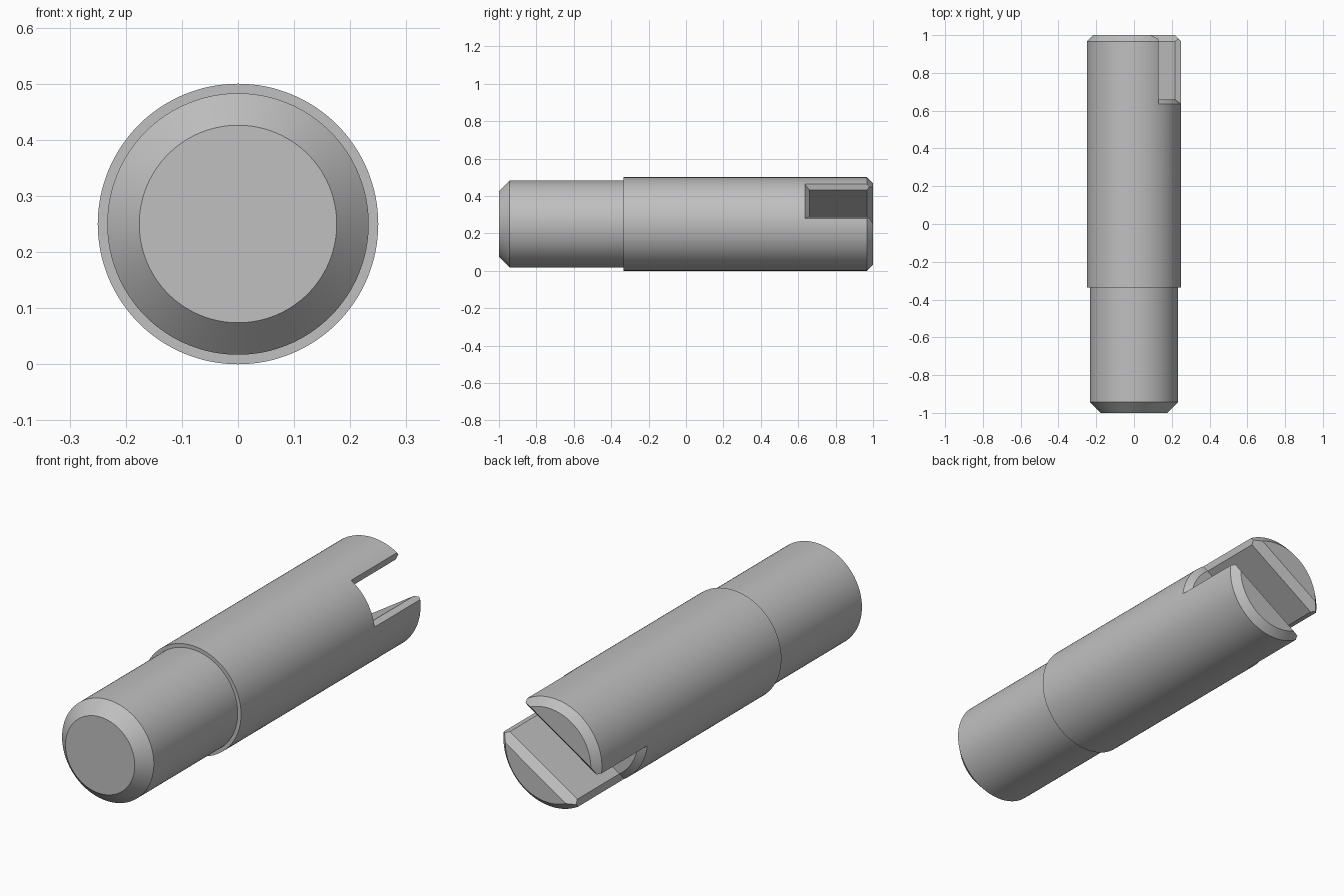
import bpy, bmesh, math

cube = bpy.data.objects.get("Cube")
if cube:
    bpy.data.objects.remove(cube, do_unlink=True)

STEEL = (0.527, 0.527, 0.527, 1)
AXIS_Z = 0.25
ANGLE = math.radians(32.7)   # tilt of the slot around the shaft axis

steel = bpy.data.materials.new("steel grey")
steel.use_nodes = True
steel.diffuse_color = STEEL
steel.node_tree.nodes["Principled BSDF"].inputs["Base Color"].default_value = STEEL


def slot_point(u, v, y):
    """u runs along the slot, v across it, y along the shaft."""
    c, s = math.cos(ANGLE), math.sin(ANGLE)
    return (u * c - v * s, y, AXIS_Z + u * s + v * c)


def finish(bm, name):
    bmesh.ops.recalc_face_normals(bm, faces=bm.faces)
    mesh = bpy.data.meshes.new(name)
    bm.to_mesh(mesh)
    bm.free()
    mesh.materials.append(steel)
    obj = bpy.data.objects.new(name, mesh)
    bpy.context.collection.objects.link(obj)
    return obj


def loft(name, loops, caps):
    """Join equal closed loops; caps lists the polygons closing both ends."""
    bm = bmesh.new()
    rows = [[bm.verts.new(p) for p in loop] for loop in loops]
    n = len(rows[0])
    for a, b in zip(rows, rows[1:]):
        for i in range(n):
            j = (i + 1) % n
            bm.faces.new((a[i], a[j], b[j], b[i]))
    for row in (rows[0], rows[-1]):
        for cap in caps:
            bm.faces.new([row[i] for i in cap])
    return finish(bm, name)


# Stepped shaft with chamfered ends, as (y, radius) stations
SIDES = 128
stations = [(-1, 0.176), (-0.943, 0.233), (-0.335, 0.233),
            (-0.335, 0.25), (0.967, 0.25), (1, 0.217)]
rings = []
for y, r in stations:
    turns = [math.tau * i / SIDES for i in range(SIDES)]
    rings.append([(r * math.cos(t), y, AXIS_Z + r * math.sin(t)) for t in turns])
shaft = loft("stepped_shaft", rings, [range(SIDES)])

# Slot cutter that flares where it breaks through the round surface
STEPS = 24
sections = []
for k in range(STEPS + 1):
    t = 2 * k / STEPS - 1
    vi, vo = 0.085 * t, 0.117 * t
    ui, uo = math.sqrt(0.22 ** 2 - vi ** 2), math.sqrt(0.26 ** 2 - vo ** 2)
    floor = [(-uo, vo, 0.627), (-ui, vi, 0.66), (ui, vi, 0.66), (uo, vo, 0.627)]
    mouth = [(u, v, 1.1) for u, v, y in reversed(floor)]
    sections.append([slot_point(*p) for p in floor + mouth])
slot_cutter = loft("slot_cutter", sections,
                   [(0, 1, 6, 7), (1, 2, 5, 6), (2, 3, 4, 5)])

# Wedge cutter that chamfers the slot mouth
wedge = [(-0.068, 0.95), (0.068, 0.95), (0.218, 1.1), (-0.218, 1.1)]
mouth_cutter = loft("mouth_cutter",
                    [[slot_point(u, v, y) for v, y in wedge] for u in (-0.4, 0.4)],
                    [range(4)])

# Cut the slot and shade
bpy.ops.object.select_all(action="DESELECT")
bpy.context.view_layer.objects.active = shaft
shaft.select_set(True)
for cutter in (slot_cutter, mouth_cutter):
    cutter.hide_render = True
    mod = shaft.modifiers.new(cutter.name, "BOOLEAN")
    mod.operation = "DIFFERENCE"
    mod.solver = "EXACT"
    mod.object = cutter
    bpy.ops.object.modifier_apply(modifier=mod.name)
    bpy.data.objects.remove(cutter, do_unlink=True)
bpy.ops.object.shade_smooth_by_angle(angle=math.radians(20))
